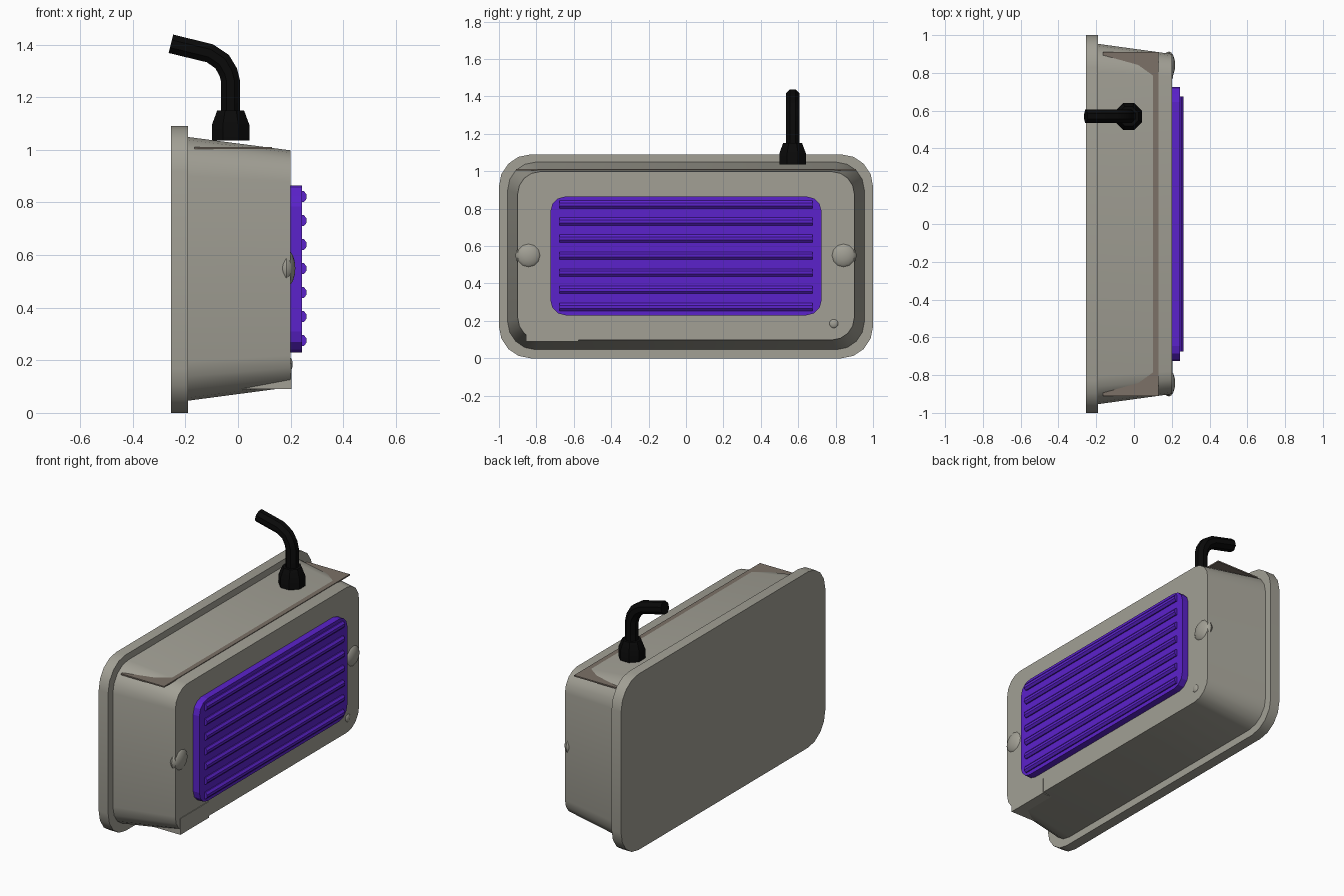
import bpy, bmesh, math
from mathutils import Vector, Matrix

if "Cube" in bpy.data.objects:
    bpy.data.objects.remove(bpy.data.objects["Cube"])


def material(name, rgb):
    m = bpy.data.materials.new(name)
    m.diffuse_color = (*rgb, 1)
    m.use_nodes = True
    m.node_tree.nodes["Principled BSDF"].inputs["Base Color"].default_value = m.diffuse_color
    return m


GREY = material("warm_grey", (0.36, 0.35, 0.30))
PURPLE = material("purple", (0.105, 0.016, 0.60))
BLACK = material("black", (0.003, 0.003, 0.003))
BROWN = material("brown_grey", (0.20, 0.165, 0.135))


def finish(name, bm, mat, smooth=None):
    bmesh.ops.recalc_face_normals(bm, faces=bm.faces)
    me = bpy.data.meshes.new(name)
    bm.to_mesh(me)
    bm.free()
    me.materials.append(mat)
    ob = bpy.data.objects.new(name, me)
    bpy.context.collection.objects.link(ob)
    if smooth:
        bpy.ops.object.select_all(action='DESELECT')
        ob.select_set(True)
        bpy.context.view_layer.objects.active = ob
        bpy.ops.object.shade_smooth_by_angle(angle=math.radians(smooth))
    return ob


def loft(name, rings, mat, smooth=None):
    """Join equal-length rings of points and cap both ends."""
    bm = bmesh.new()
    vs = [[bm.verts.new(p) for p in r] for r in rings]
    n = len(vs[0])
    for a, b in zip(vs, vs[1:]):
        for i in range(n):
            j = (i + 1) % n
            bm.faces.new((a[i], a[j], b[j], b[i]))
    bm.faces.new(vs[0][::-1])
    bm.faces.new(vs[-1])
    return finish(name, bm, mat, smooth)


def rounded(x, hy, z0, z1, r, seg=4):
    """Rounded rectangle in the yz plane at x."""
    pts = []
    corners = ((hy - r, z1 - r), (-hy + r, z1 - r), (-hy + r, z0 + r), (hy - r, z0 + r))
    for k, (cy, cz) in enumerate(corners):
        for i in range(seg + 1):
            a = math.pi / 2 * (k + i / seg)
            pts.append((x, cy + r * math.cos(a), cz + r * math.sin(a)))
    return pts


def box(name, x, y, z, mat):
    loft(name, [[(x[0], y[0], h), (x[1], y[0], h), (x[1], y[1], h), (x[0], y[1], h)] for h in z], mat)


def dome(name, loc, rx, r, mat):
    bm = bmesh.new()
    bmesh.ops.create_uvsphere(bm, u_segments=12, v_segments=8, radius=1)
    bmesh.ops.transform(bm, verts=bm.verts, matrix=Matrix.Translation(loc)
                        @ Matrix.Diagonal((rx, r, r, 1)) @ Matrix.Rotation(math.pi / 2, 4, 'Y'))
    finish(name, bm, mat, 40)


# Housing: back flange and tapered body
loft("back_flange", [rounded(-0.255, 1.0, 0, 1.09, 0.17), rounded(-0.19, 1.0, 0, 1.09, 0.17)], GREY, 30)
loft("tapered_body", [rounded(-0.20, 0.955, 0.045, 1.05, 0.15), rounded(0.20, 0.90, 0.098, 0.998, 0.12)],
     GREY, 30)

# Thin plate crossing the top, and small tab at the lower corner
box("top_plate", (-0.165, 0.13), (-0.91, 0.91), (1.003, 1.011), BROWN)
box("corner_tab", (-0.06, 0.204), (-0.855, -0.575), (0.09, 0.19), GREY)

# Purple lens with horizontal ribs
loft("lens", [rounded(0.19, 0.725, 0.23, 0.865, 0.08, 3), rounded(0.243, 0.725, 0.23, 0.865, 0.08, 3)], PURPLE)
for i in range(7):
    z = 0.275 + i * 0.0912
    prof = ((0.235, -0.021), (0.25, -0.021), (0.261, -0.008), (0.261, 0.008), (0.25, 0.021), (0.235, 0.021))
    loft(f"lens_rib_{i + 1}", [[(x, y, z + dz) for x, dz in prof] for y in (-0.675, 0.675)], PURPLE)

# Screws and indicator stud
for side, s in (("left", -1), ("right", 1)):
    dome(f"screw_{side}", (0.184, s * 0.842, 0.55), 0.034, 0.071, GREY)
dome("indicator_stud", (0.197, 0.79, 0.185), 0.011, 0.025, GREY)


# Cable gland and bent cable
def sweep_ring(c, tangent, r, n=8):
    t = Vector(tangent).normalized()
    side = Vector((0, 1, 0))
    up = t.cross(side)
    angles = [2 * math.pi * (i + 0.5) / n for i in range(n)]
    return [Vector(c) + r * (math.cos(a) * side + math.sin(a) * up) for a in angles]


CX, CY = -0.028, 0.57
loft("cable_gland", [sweep_ring((CX, CY, z), (0, 0, 1), r)
                     for z, r in ((1.035, 0.077), (1.095, 0.077), (1.15, 0.055))], BLACK, 30)
path = [Vector((x, CY, z)) for x, z in ((CX, 1.13), (CX, 1.26), (-0.037, 1.295), (-0.06, 1.335),
                                        (-0.107, 1.367), (-0.255, 1.403))]
rings = []
for i, p in enumerate(path):
    a, b = path[max(i - 1, 0)], path[min(i + 1, len(path) - 1)]
    rings.append(sweep_ring(p, b - a, 0.039))
loft("cable", rings, BLACK, 40)
